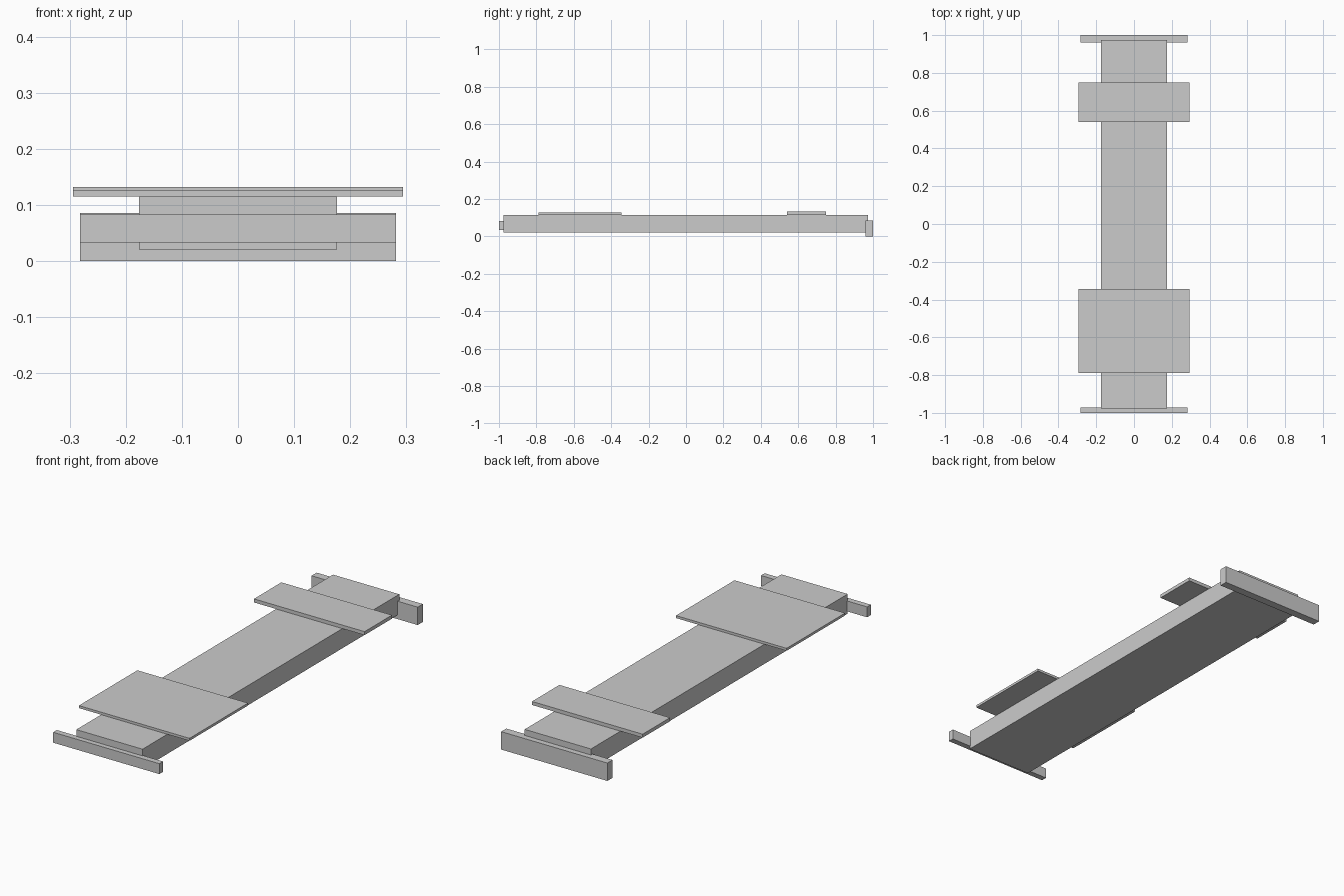
import bpy
from mathutils import Matrix, Vector

if "Cube" in bpy.data.objects:
    bpy.data.objects.remove(bpy.data.objects["Cube"])

# Single plain grey for every part
grey = bpy.data.materials.new("plain grey")
grey.diffuse_color = (0.6, 0.6, 0.6, 1.0)
grey.use_nodes = True
grey.node_tree.nodes["Principled BSDF"].inputs["Base Color"].default_value = grey.diffuse_color


def box(name, half_width, y0, y1, z0, z1):
    """Flat-sided box, centred across x."""
    bpy.ops.mesh.primitive_cube_add(size=1)
    ob = bpy.context.object
    ob.name = name
    size = Vector((2 * half_width, y1 - y0, z1 - z0))
    centre = Vector((0, (y0 + y1) / 2, (z0 + z1) / 2))
    ob.data.transform(Matrix.Translation(centre) @ Matrix.Diagonal(size).to_4x4())
    ob.data.materials.append(grey)
    return ob


# Long central beam
box("chassis_beam", 0.176, -0.976, 0.973, 0.0205, 0.115)

# Cross bars at both ends
box("front_bar", 0.282, -1.0, -0.972, 0.033, 0.083)
box("rear_bar", 0.282, 0.961, 1.0, 0.0, 0.086)

# Wide flat plates resting on the beam
box("front_plate", 0.294, -0.788, -0.344, 0.115, 0.127)
box("rear_plate", 0.294, 0.541, 0.749, 0.115, 0.132)
